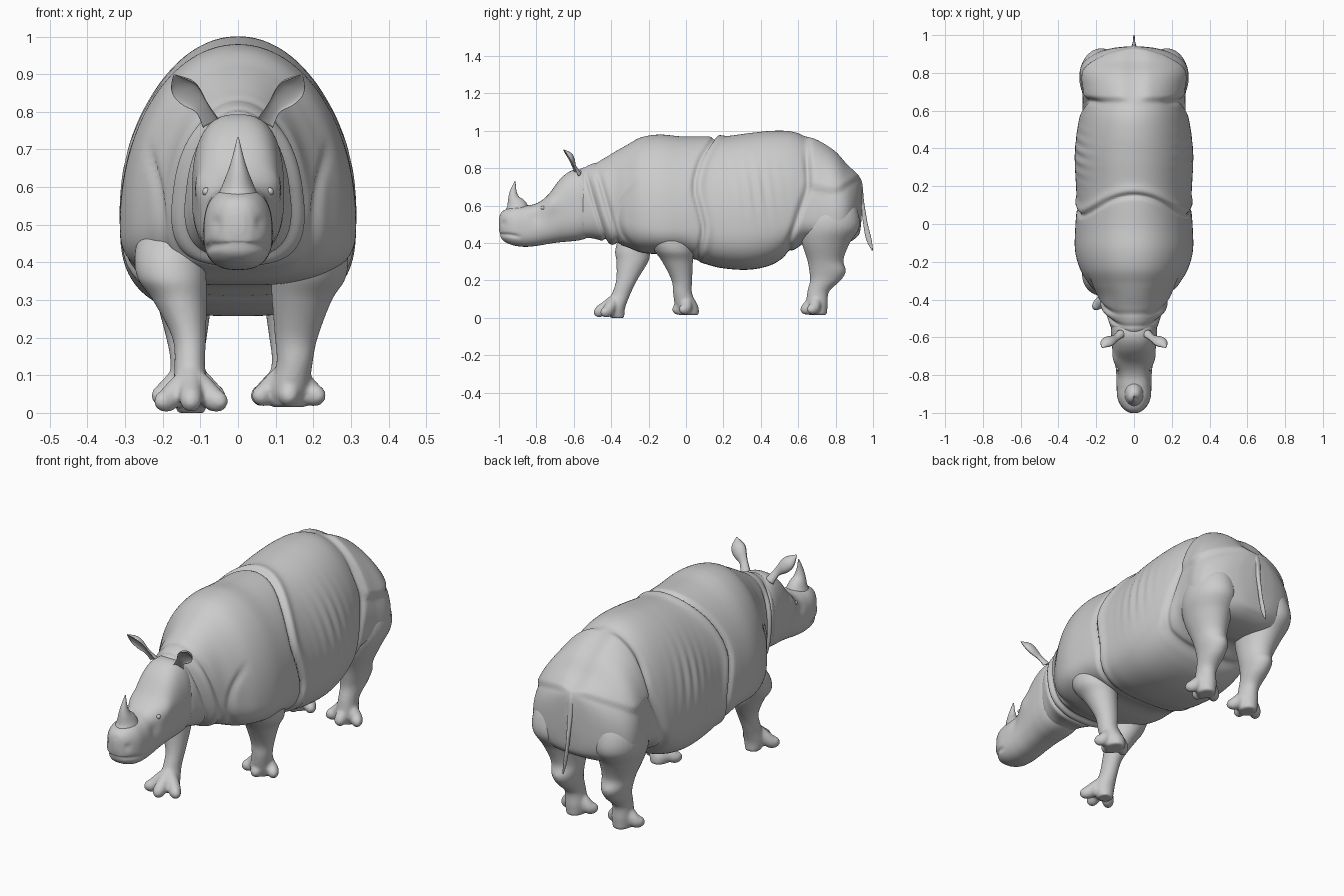
import bpy, bmesh
from math import sin, cos, pi, exp, copysign
from mathutils import Vector


def resample(rows, steps):
    """Smooth curve through rows of numbers."""
    out, n = [], len(rows)
    for i in range(n - 1):
        quad = [rows[max(i - 1, 0)], rows[i], rows[i + 1], rows[min(i + 2, n - 1)]]
        for k in range(steps + (i == n - 2)):
            t = k / steps
            out.append([b + .5 * t * (c - a + t * (2*a - 5*b + 4*c - d + t * (3*(b - c) + d - a)))
                        for a, b, c, d in zip(*quad)])
    return out


def table(t, pts):
    """Piecewise blend through (t, value) pairs."""
    if t <= pts[0][0]:
        return pts[0][1]
    for (a, u), (b, v) in zip(pts, pts[1:]):
        if t <= b:
            return u + (v - u) * (t - a) / (b - a)
    return pts[-1][1]


def step(t, a, b):
    t = min(max((t - a) / (b - a), 0), 1)
    return t * t * (3 - 2 * t)


def bell(d, width):
    return exp(-min((d / width) ** 2, 50))


def skin(bm, rings):
    vs = [[bm.verts.new(p) for p in r] for r in rings]
    n = len(vs[0])
    for a, b in zip(vs, vs[1:]):
        for i in range(n):
            bm.faces.new((a[i], a[(i + 1) % n], b[(i + 1) % n], b[i]))
    bm.faces.new(vs[0][::-1])
    bm.faces.new(vs[-1])


def finish(name, bm):
    bmesh.ops.recalc_face_normals(bm, faces=bm.faces)
    for f in bm.faces:
        f.smooth = True
    me = bpy.data.meshes.new(name)
    bm.to_mesh(me)
    bm.free()
    ob = bpy.data.objects.new(name, me)
    bpy.context.collection.objects.link(ob)
    return ob


def trunk(name, rows, steps, seg, n_up, n_low, sculpt):
    """Loft of egg-shaped sections (y, bottom, middle, top, half width) with a sculpt function."""
    rings = []
    for y, zb, zm, zt, w in resample(rows, steps):
        ring = []
        for i in range(seg):
            c, s = cos(2*pi*i/seg), sin(2*pi*i/seg)
            e = 2 / (n_up if s > 0 else n_low)
            x = w * copysign(abs(c) ** e, c)
            z = zm + (zt - zm if s > 0 else zm - zb) * copysign(abs(s) ** e, s)
            d = sculpt(abs(x), y, z)
            ring.append((x + d * c, y, z + d * s))
        rings.append(ring)
    bm = bmesh.new()
    skin(bm, rings)
    return finish(name, bm)


def tube(bm, rows, ref, steps=6, seg=20, cup=1):
    """Tube along rows of (x, y, z, radius across, radius along ref)."""
    rows = resample(rows, steps)
    pts = [Vector(r[:3]) for r in rows]
    rings = []
    for i, (p, r) in enumerate(zip(pts, rows)):
        t = (pts[min(i + 1, len(pts) - 1)] - pts[max(i - 1, 0)]).normalized()
        v = Vector(ref)
        v = (v - t * v.dot(t)).normalized()
        u = t.cross(v)
        ring = []
        for k in range(seg):
            s = sin(2*pi*k/seg)
            ring.append(p + u * r[3] * cos(2*pi*k/seg) + v * r[4] * s * (1 if s > 0 else cup))
        rings.append(ring)
    skin(bm, rings)


# Body with folded skin plates
def fold(rows):
    return [tuple(r) for r in resample(rows, 8)]


SHOULDER = fold([(.3, .06), (.46, .09), (.56, .075), (.70, .045), (.85, .08), (.99, .165)])
HIP = fold([(.4, .55), (.55, .60), (.70, .65), (.8, .65), (.97, .63)])
COLLAR = fold([(.42, -.43), (.6, -.485), (.8, -.54)])
BREAST = fold([(.37, -.27), (.43, -.33), (.52, -.36), (.62, -.34), (.72, -.27)])
PLATE = fold([(.66, .71), (.70, .69), (.8, .68), (.87, .715), (.93, .75)])


def body_sculpt(x, y, z):
    s = y - table(z, SHOULDER)
    d = (.008 * bell(s - .03, .024) - .018 * bell(s, .012)) * step(z, .27, .38)
    d -= .016 * bell(y - table(z, HIP), .018) * (1 - .85 * step(z, .80, .92))
    c = y - table(z, COLLAR)
    top = 1 - .7 * step(z, .70, .80)
    d -= (.016 * bell(c, .012) + .012 * bell(c - .065, .015) - .008 * bell(c - .033, .022)) * top
    d -= .012 * bell(y - table(z, BREAST), .016) * (1 - step(z, .64, .74)) * step(z, .36, .44)
    edge = table(y, PLATE)
    d += .016 * step(y, .64, .68) * step(z, edge - .012, edge + .012) * step(x, 0, .08)
    d += .004 * sin((y + .15 * z) * 105) * bell(y - .36, .11) * bell(z - .68, .13)
    return d


trunk("body", [
    (-.62, .45, .58, .75, .06), (-.56, .43, .60, .80, .115), (-.50, .425, .60, .822, .14),
    (-.44, .41, .60, .852, .167), (-.38, .395, .57, .888, .195), (-.32, .38, .54, .922, .237),
    (-.24, .35, .52, .965, .285), (-.14, .34, .50, .98, .312), (-.02, .335, .50, .97, .311),
    (.10, .29, .50, .97, .303), (.20, .265, .50, .97, .307), (.34, .258, .51, .988, .314),
    (.46, .285, .52, 1.0, .306), (.56, .35, .53, .997, .290), (.64, .40, .54, .972, .272),
    (.72, .39, .55, .937, .277), (.80, .39, .55, .882, .288), (.86, .40, .56, .815, .265),
    (.905, .425, .58, .775, .20), (.93, .46, .60, .75, .12), (.94, .55, .62, .71, .04)],
    11, 128, 2.03, 2.8, body_sculpt)


# Head with mouth, nostrils and brow
def head_sculpt(x, y, z):
    d = -.010 * bell(z - .443 + .15 * (y + .95) * (y > -.95), .009) * (1 - step(y, -.92, -.87))
    d -= .014 * bell(((x - .05)**2 + (y + .965)**2 + (z - .505)**2) ** .5, .016)
    d += .014 * bell(((x - .1)**2 + (y + .73)**2 + (z - .61)**2) ** .5, .045)
    d -= .008 * bell(((x - .09)**2 + (y + .80)**2 + (z - .54)**2) ** .5, .035)
    return d


trunk("head", [
    (-1.0, .475, .50, .53, .018), (-.99, .43, .50, .56, .042), (-.965, .405, .49, .58, .068),
    (-.92, .387, .48, .595, .088), (-.86, .38, .48, .60, .092), (-.80, .385, .49, .612, .094),
    (-.74, .395, .52, .655, .10), (-.67, .405, .56, .745, .113), (-.61, .41, .57, .788, .12),
    (-.55, .42, .58, .79, .121), (-.48, .45, .58, .76, .10)], 9, 72, 2.6, 2.6, head_sculpt)

# Horn
bm = bmesh.new()
tube(bm, [(0, -.90, .56, .062, .07), (0, -.907, .60, .044, .056), (0, -.921, .64, .028, .031),
          (0, -.923, .68, .015, .017), (0, -.913, .732, .002, .002)], (0, 1, 0))
finish("horn", bm)

# Tail, flattened towards the tip
bm = bmesh.new()
tube(bm, [(0, .88, .76, .024, .02), (0, .925, .73, .02, .014), (0, .942, .62, .012, .010),
          (0, .96, .50, .007, .012), (0, .978, .42, .006, .014), (0, .997, .36, .003, .003)], (0, 1, 0))
finish("tail", bm)

# Cupped ears and eyes
for side, word in ((-1, "left"), (1, "right")):
    bm = bmesh.new()
    tube(bm, [(side * .07, -.585, .765, .026, .026), (side * .095, -.605, .808, .021, .018),
              (side * .128, -.622, .842, .035, .028), (side * .150, -.636, .868, .032, .026),
              (side * .170, -.655, .898, .003, .003)], (-.35 * side, 1, .2), cup=-.35)
    finish(word + "_ear", bm)
    bm = bmesh.new()
    bmesh.ops.create_uvsphere(bm, u_segments=16, v_segments=10, radius=.011)
    bmesh.ops.translate(bm, verts=bm.verts, vec=(side * .084, -.765, .588))
    finish(word + "_eye", bm)


# Legs: rows of (height, centre y, half depth, centre x, half width), plus three toes
def leg(name, side, rows, toe_y):
    bm = bmesh.new()
    rings = []
    for z, y, ry, x, rx in resample(rows, 6):
        rings.append([(side * (x + rx * cos(a * pi / 16)), y + ry * sin(a * pi / 16), z)
                      for a in range(32)])
    skin(bm, rings)
    _, fy, _, fx, _ = rows[-2]
    base = rows[-1][0]
    for dx, dy in ((-.06, .04), (0, 0), (.06, .04)):
        ty = toe_y + dy
        tube(bm, [(side * fx, fy, base + .10, .03, .03),
                  (side * (fx + dx * .55), (fy + ty) / 2, base + .066, .031, .031),
                  (side * (fx + dx), ty, base + .036, .030, .032),
                  (side * (fx + dx * 1.35), ty - .022, base + .030, .022, .024),
                  (side * (fx + dx * 1.5), ty - .034, base + .029, .006, .006)], (0, 0, 1))
    ob = finish(name, bm)
    m = ob.modifiers.new("merge", 'REMESH')
    m.mode = 'VOXEL'
    m.voxel_size = .007
    m.use_smooth_shade = True
    m = ob.modifiers.new("soften", 'SMOOTH')
    m.factor = .5
    m.iterations = 6


leg("left_front_leg", -1, [
    (.50, -.21, .09, .17, .08), (.43, -.25, .105, .180, .094), (.36, -.283, .096, .176, .092),
    (.30, -.287, .085, .155, .072), (.20, -.318, .056, .130, .045), (.12, -.35, .050, .128, .041),
    (.05, -.38, .054, .125, .050), (.0, -.365, .036, .125, .036)], -.46)
leg("right_front_leg", 1, [
    (.50, -.12, .10, .175, .08), (.43, -.09, .115, .190, .10), (.36, -.065, .105, .187, .10),
    (.30, -.045, .082, .170, .080), (.20, -.022, .055, .155, .057), (.13, -.018, .051, .150, .048),
    (.06, .004, .062, .135, .054), (.015, .015, .054, .135, .044)], -.04)
for side, word in ((-1, "left"), (1, "right")):
    leg(word + "_hind_leg", side, [
        (.64, .79, .10, .16, .08), (.56, .78, .142, .172, .110), (.48, .772, .155, .172, .116),
        (.40, .748, .128, .160, .100), (.31, .745, .097, .145, .076), (.25, .757, .098, .140, .064),
        (.20, .745, .082, .137, .054), (.14, .707, .058, .135, .045), (.07, .70, .058, .132, .050),
        (.015, .705, .048, .132, .042)], .645)
